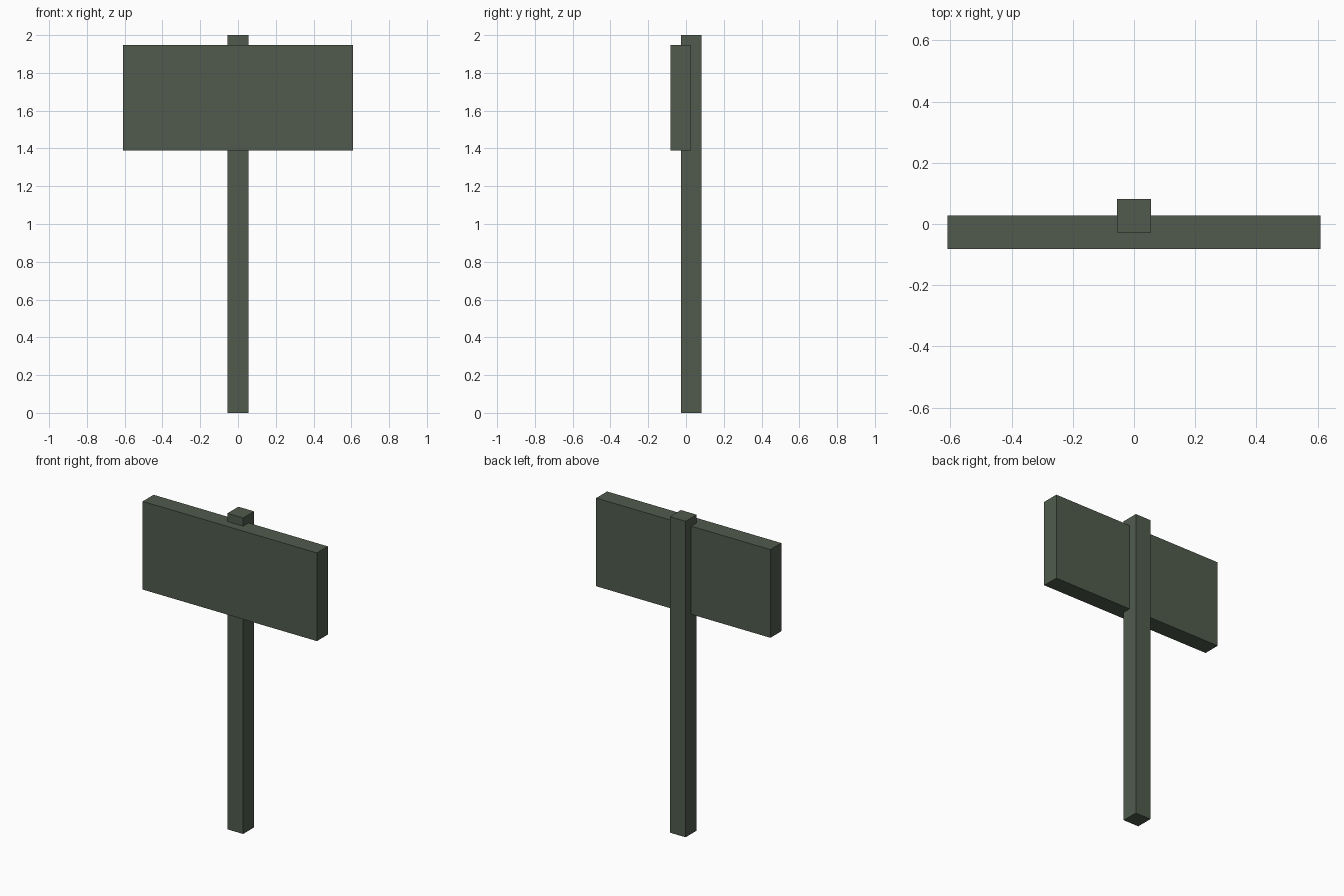
import bpy
import bmesh
from mathutils import Vector

cube = bpy.data.objects.get("Cube")
if cube:
    bpy.data.objects.remove(cube, do_unlink=True)

# Single dark grey-green paint
COLOUR = (0.082, 0.105, 0.074, 1.0)
paint = bpy.data.materials.new("dark_grey_green")
paint.use_nodes = True
paint.diffuse_color = COLOUR
bsdf = next(n for n in paint.node_tree.nodes if n.type == 'BSDF_PRINCIPLED')
bsdf.inputs["Base Color"].default_value = COLOUR


def add_box(name, low, high):
    """Flat-shaded box between two opposite corners."""
    low, high = Vector(low), Vector(high)
    size, centre = high - low, (low + high) / 2
    bm = bmesh.new()
    bmesh.ops.create_cube(bm, size=1.0)
    bmesh.ops.scale(bm, vec=size, verts=bm.verts)
    mesh = bpy.data.meshes.new(name)
    bm.to_mesh(mesh)
    bm.free()
    mesh.materials.append(paint)
    obj = bpy.data.objects.new(name, mesh)
    obj.location = centre
    bpy.context.collection.objects.link(obj)
    return obj


# Square post, set towards the back
add_box("post", (-0.055, -0.027, 0.0), (0.055, 0.082, 2.0))

# Wide board, let into the front of the post
add_box("sign_board", (-0.61, -0.082, 1.39), (0.61, 0.027, 1.948))
